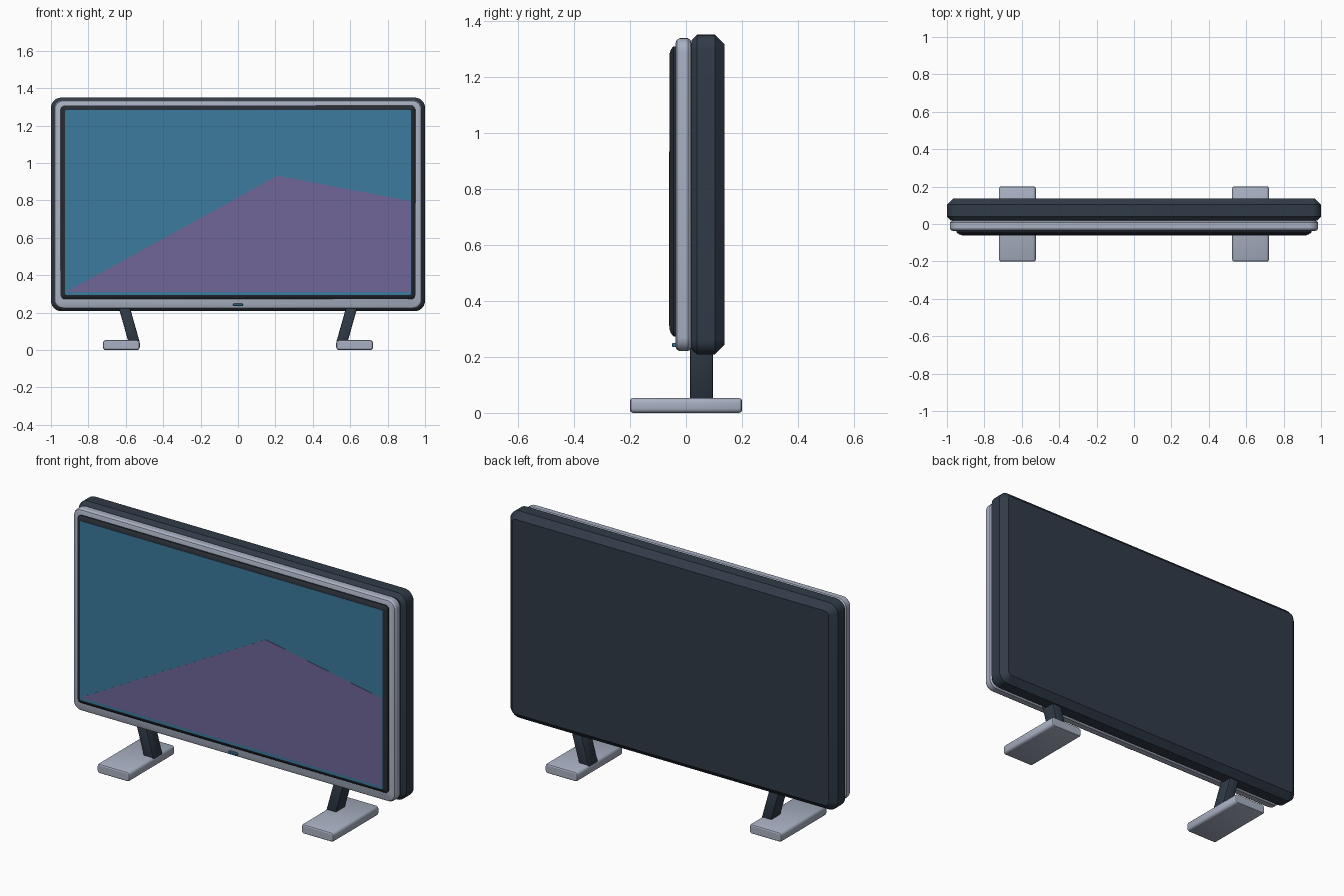
import bpy, bmesh, math

cube = bpy.data.objects.get("Cube")
if cube:
    bpy.data.objects.remove(cube, do_unlink=True)


def material(name, srgb):
    m = bpy.data.materials.new(name)
    col = [c / 12.92 if c <= 0.04 else ((c + 0.055) / 1.055) ** 2.4 for c in srgb] + [1]
    m.diffuse_color = col
    m.use_nodes = True
    m.node_tree.nodes["Principled BSDF"].inputs["Base Color"].default_value = col
    return m


SHELL = material("dark slate", (0.19, 0.23, 0.28))
FRAME = material("charcoal", (0.15, 0.17, 0.20))
SILVER = material("silver grey", (0.66, 0.69, 0.76))
TEAL = material("screen teal", (0.23, 0.48, 0.62))
PURPLE = material("screen purple", (0.44, 0.40, 0.60))
parts = []


def loft(name, mat, loops, bevel=0):
    """Skin a stack of equal-sized loops and cap both ends."""
    bm = bmesh.new()
    rings = [[bm.verts.new(p) for p in loop] for loop in loops]
    n = len(rings[0])
    for a, b in zip(rings, rings[1:]):
        for i in range(n):
            j = (i + 1) % n
            bm.faces.new((a[i], a[j], b[j], b[i]))
    bm.faces.new(rings[0])
    bm.faces.new(rings[-1])
    if bevel:
        bmesh.ops.bevel(bm, geom=bm.edges[:], offset=bevel, segments=2,
                        profile=0.5, affect='EDGES')
    bmesh.ops.recalc_face_normals(bm, faces=bm.faces[:])
    me = bpy.data.meshes.new(name)
    bm.to_mesh(me)
    bm.free()
    me.materials.append(mat)
    ob = bpy.data.objects.new(name, me)
    bpy.context.collection.objects.link(ob)
    parts.append(ob)
    return ob


def rounded_slab(name, mat, x0, x1, z0, z1, radius, profile, seg=6):
    """Rounded rectangle stacked along y; profile holds (y, inset) pairs."""
    loops = []
    for y, inset in profile:
        r = max(radius - inset, 0.003)
        loop = []
        for q, (cx, cz) in enumerate(((x1, z1), (x0, z1), (x0, z0), (x1, z0))):
            sx = 1 if cx == x1 else -1
            sz = 1 if cz == z1 else -1
            for k in range(seg + 1):
                a = math.pi / 2 * (q + k / seg)
                loop.append((cx - sx * (inset + r) + r * math.cos(a), y,
                             cz - sz * (inset + r) + r * math.sin(a)))
        loops.append(loop)
    return loft(name, mat, loops)


def prism(name, mat, outline, y0, y1, bevel=0):
    return loft(name, mat, [[(x, y, z) for x, z in outline] for y in (y0, y1)], bevel)


# Housing, bezel and screen
rounded_slab("back_shell", SHELL, -1, 1, 0.208, 1.35, 0.055,
             [(0.019, 0.02), (0.04, 0), (0.103, 0), (0.137, 0.034)])
rounded_slab("silver_bezel", SILVER, -0.985, 0.985, 0.22, 1.337, 0.05,
             [(-0.037, 0.016), (-0.033, 0.006), (-0.022, 0), (0.007, 0),
              (0.015, 0.006), (0.019, 0.016)])
rounded_slab("screen_frame", FRAME, -0.948, 0.948, 0.273, 1.307, 0.02,
             [(-0.058, 0.022), (-0.055, 0.013), (-0.049, 0.004), (-0.045, 0), (-0.03, 0)], 4)
rounded_slab("screen_panel", TEAL, -0.924, 0.924, 0.295, 1.284, 0.006,
             [(-0.0595, 0), (-0.055, 0)], 2)
prism("screen_hill", PURPLE, [(-0.92, 0.31), (0.21, 0.932), (0.922, 0.797), (0.922, 0.31)],
      -0.0605, -0.059)

# Small indicator light under the screen
rounded_slab("indicator_light", TEAL, -0.026, 0.026, 0.235, 0.249, 0.005,
             [(-0.05, 0.003), (-0.047, 0), (-0.034, 0)], 3)

# Slanted legs and flat feet, mirrored
for side, s in (("left", 1), ("right", -1)):
    prism(side + "_leg", SHELL,
          [(s * x, z) for x, z in ((0.525, 0.04), (0.585, 0.04), (0.64, 0.235), (0.58, 0.235))],
          0.014, 0.096, 0.006)
    x0, x1 = sorted((s * 0.525, s * 0.722))
    rounded_slab(side + "_foot", SILVER, x0, x1, 0, 0.053, 0.016,
                 [(-0.2, 0.008), (-0.197, 0.003), (-0.19, 0),
                  (0.19, 0), (0.197, 0.003), (0.2, 0.008)], 4)

# Smooth rounded corners, crisp chamfers
bpy.ops.object.select_all(action='DESELECT')
for ob in parts:
    ob.select_set(True)
bpy.context.view_layer.objects.active = parts[0]
bpy.ops.object.shade_smooth_by_angle(angle=math.radians(28))
